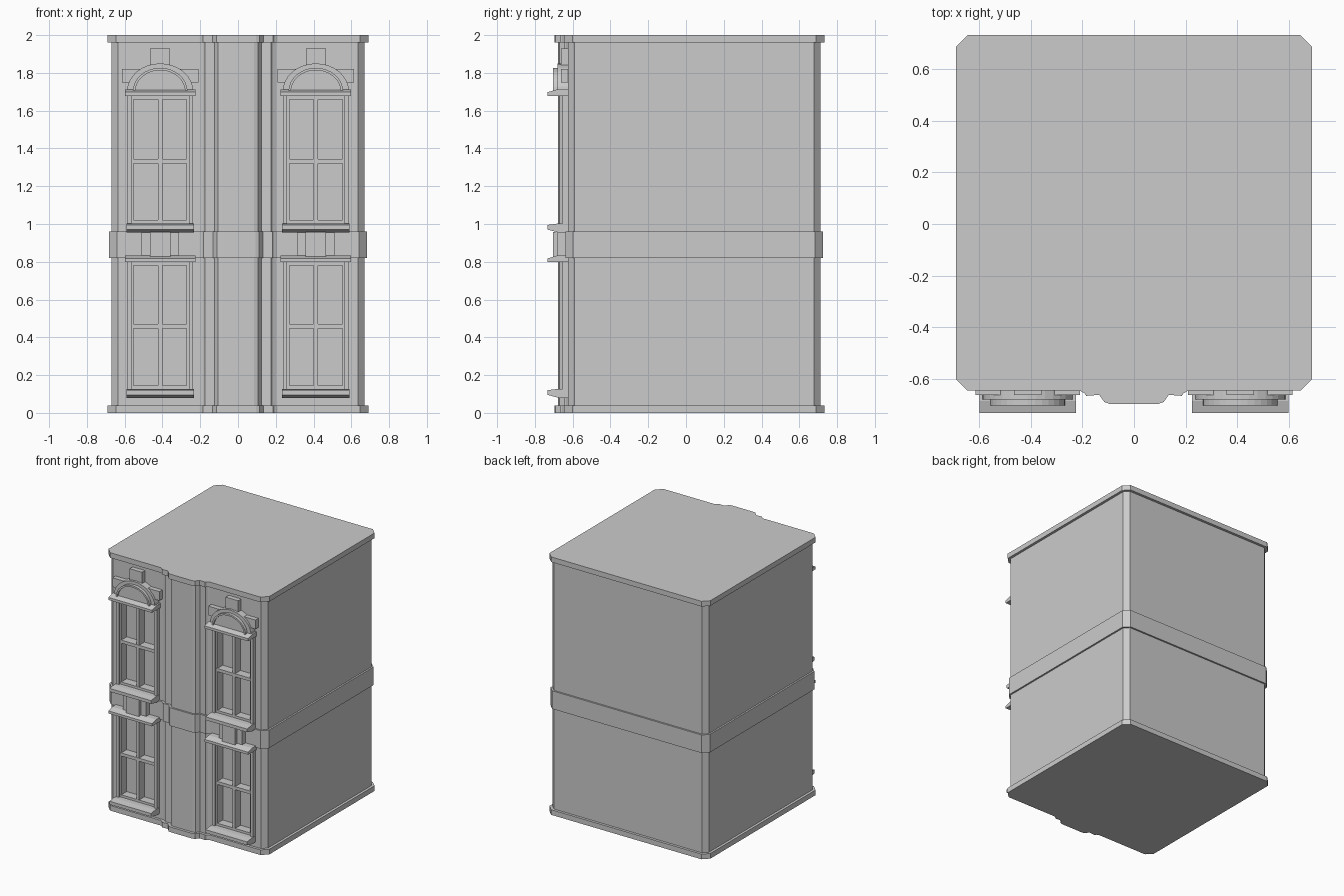
import bpy, bmesh, math

if "Cube" in bpy.data.objects:
    bpy.data.objects.remove(bpy.data.objects["Cube"])


def prism(name, pts, axis, a, b):
    """Extrude a 2D outline along an axis: z uses (x,y), y uses (x,z), x uses (y,z)."""
    def place(p, t):
        return {'z': (p[0], p[1], t), 'y': (p[0], t, p[1]), 'x': (t, p[0], p[1])}[axis]
    bm = bmesh.new()
    lo = [bm.verts.new(place(p, a)) for p in pts]
    hi = [bm.verts.new(place(p, b)) for p in pts]
    n = len(pts)
    bm.faces.new(lo)
    bm.faces.new(hi)
    for i in range(n):
        j = (i + 1) % n
        bm.faces.new((lo[i], lo[j], hi[j], hi[i]))
    bmesh.ops.recalc_face_normals(bm, faces=bm.faces)
    me = bpy.data.meshes.new(name)
    bm.to_mesh(me)
    bm.free()
    ob = bpy.data.objects.new(name, me)
    bpy.context.collection.objects.link(ob)
    return ob


def box(name, x0, x1, y0, y1, z0, z1):
    return prism(name, [(x0, z0), (x1, z0), (x1, z1), (x0, z1)], 'y', y0, y1)


def plan(d):
    """Building outline grown by d, with chamfered corners and a rounded centre pilaster."""
    x, f, b, c = 0.67 + d, -0.626 - d, 0.712 + d, 0.035 + d * 0.5
    e = d * 0.5
    right = [(0.085 + e, -0.677 - d), (0.105 + e, -0.67 - d), (0.125 + e, -0.642 - d),
             (0.175 + e, -0.646 - d), (0.182 + e, -0.636 - d), (0.2 + e, f),
             (x - c, f), (x, f + c), (x, b - c), (x - c, b)]
    return right + [(-px, py) for px, py in reversed(right)]


def arch(cx, w, h, z, n=16):
    return [(cx + w * math.cos(math.pi * i / n), z + h * math.sin(math.pi * i / n))
            for i in range(n + 1)]


# main block with window recesses
walls = prism("walls", plan(0), 'z', 0.0, 2.0)
CX, HW = 0.412, 0.155
WINDOWS = [(0.125, 0.80, 0.458), (1.0, 1.68, 1.333)]
cutters = []
for s in (-1, 1):
    for z0, z1, zt in WINDOWS:
        c = box("recess_cutter", s * CX - HW, s * CX + HW, -0.9, -0.575, z0, z1)
        m = walls.modifiers.new("recess", 'BOOLEAN')
        m.operation, m.object, m.solver = 'DIFFERENCE', c, 'EXACT'
        cutters.append(c)
bpy.context.view_layer.update()
dg = bpy.context.evaluated_depsgraph_get()
cut_mesh = bpy.data.meshes.new_from_object(walls.evaluated_get(dg))
walls.modifiers.clear()
walls.data = cut_mesh
for c in cutters:
    bpy.data.objects.remove(c)

# horizontal bands
prism("base_band", plan(0.02), 'z', 0.0, 0.04)
prism("floor_band", plan(0.013), 'z', 0.82, 0.96)
prism("top_band", plan(0.02), 'z', 1.96, 2.0)

for s, side in ((-1, "left"), (1, "right")):
    cx = s * CX
    for (z0, z1, zt), floor in zip(WINDOWS, ("lower", "upper")):
        tag = f"{side}_{floor}"
        # outer frame
        for k in (-1, 1):
            a, b = sorted((cx + k * 0.152, cx + k * 0.175))
            box(f"{tag}_jamb", a, b, -0.655, -0.58, z0, z1)
            # sash edges
            a, b = sorted((cx + k * 0.14, cx + k * 0.153))
            box(f"{tag}_sash_side", a, b, -0.64, -0.575, z0, z1)
        # glazing bars
        box(f"{tag}_mullion", cx - 0.012, cx + 0.012, -0.64, -0.575, z0, z1)
        box(f"{tag}_transom", cx - 0.153, cx + 0.153, -0.642, -0.575, zt - 0.012, zt + 0.012)
        box(f"{tag}_sash_top", cx - 0.153, cx + 0.153, -0.641, -0.575, z1 - 0.02, z1)
        box(f"{tag}_sash_bottom", cx - 0.153, cx + 0.153, -0.641, -0.575, z0, z0 + 0.02)
        # sill with sloped underside
        prism(f"{tag}_sill", [(-0.58, z0 + 0.002), (-0.68, z0 + 0.002), (-0.732, z0 - 0.005),
                              (-0.732, z0 - 0.03), (-0.675, z0 - 0.045), (-0.58, z0 - 0.045)],
              'x', cx - 0.178, cx + 0.178)
        # lintel with sloped top
        prism(f"{tag}_lintel", [(-0.58, z1 - 0.002), (-0.732, z1 - 0.002), (-0.732, z1 + 0.018),
                                (-0.685, z1 + 0.032), (-0.58, z1 + 0.032)],
              'x', cx - 0.187, cx + 0.187)

    # blocks between the floors
    box(f"{side}_wide_block", cx - 0.1, cx + 0.1, -0.68, -0.62, 0.82, 0.96)
    box(f"{side}_centre_block", cx - 0.055, cx + 0.055, -0.703, -0.62, 0.825, 0.958)

    # arched head over the upper window
    prism(f"{side}_arch_surround", arch(cx, 0.176, 0.15, 1.70), 'y', -0.68, -0.61)
    prism(f"{side}_arch_panel", arch(cx, 0.135, 0.117, 1.70), 'y', -0.69, -0.61)
    prism(f"{side}_arch_rim", arch(cx, 0.145, 0.127, 1.70)
          + arch(cx, 0.132, 0.114, 1.70)[::-1], 'y', -0.703, -0.61)
    box(f"{side}_keystone", cx - 0.053, cx + 0.053, -0.663, -0.61, 1.80, 1.93)
    box(f"{side}_arch_side_blocks", cx - 0.202, cx + 0.202, -0.663, -0.61, 1.75, 1.82)
